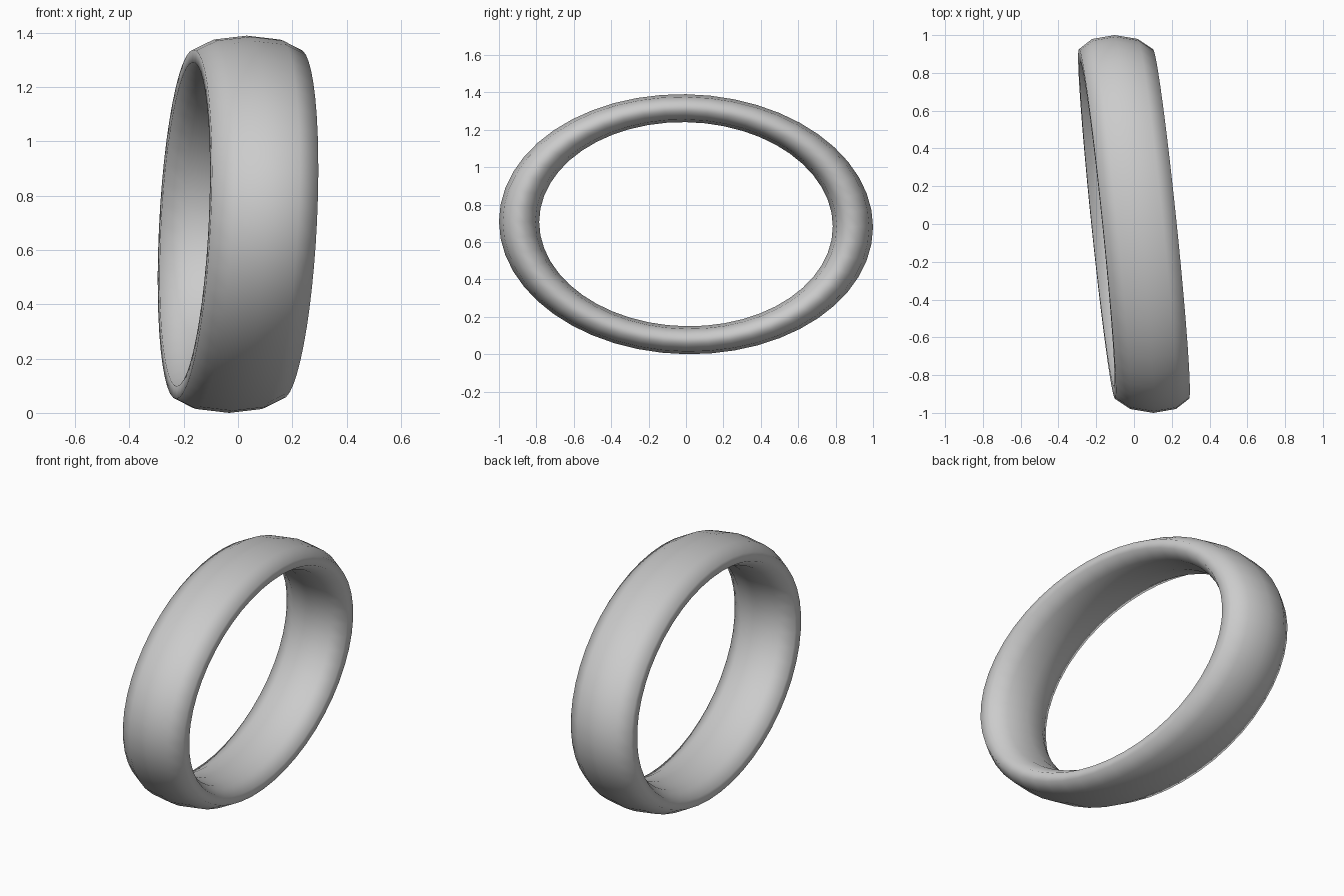
import bpy
from mathutils import Matrix

cube = bpy.data.objects.get("Cube")
if cube:
    bpy.data.objects.remove(cube, do_unlink=True)

# Plain grey for the whole ring
grey = bpy.data.materials.new("light_grey")
grey.use_nodes = True
color = (0.6, 0.6, 0.6, 1.0)
grey.diffuse_color = color
grey.node_tree.nodes["Principled BSDF"].inputs["Base Color"].default_value = color

# Round ring with a ten-sided tube section
TUBE = 0.1075
bpy.ops.mesh.primitive_torus_add(
    major_segments=48, minor_segments=10,
    major_radius=1 - TUBE, minor_radius=TUBE)
ring = bpy.context.object
ring.name = "oval_ring"
ring.data.name = "oval_ring"

# Stand it upright, widen the band, flatten it to an oval and lean it slightly
half_width, oval, lean_y, lean_z, tilt = 0.206, 0.695, -0.103, 0.047, -0.015
ring.data.transform(Matrix((
    (lean_y, lean_z * oval, half_width / TUBE, 0),
    (1, 0, 0, 0),
    (tilt, oval, 0, 0),
    (0, 0, 0, 1))))
lowest = min(v.co.z for v in ring.data.vertices)
ring.data.transform(Matrix.Translation((0, 0, -lowest)))

ring.data.materials.append(grey)
bpy.ops.object.shade_smooth()
